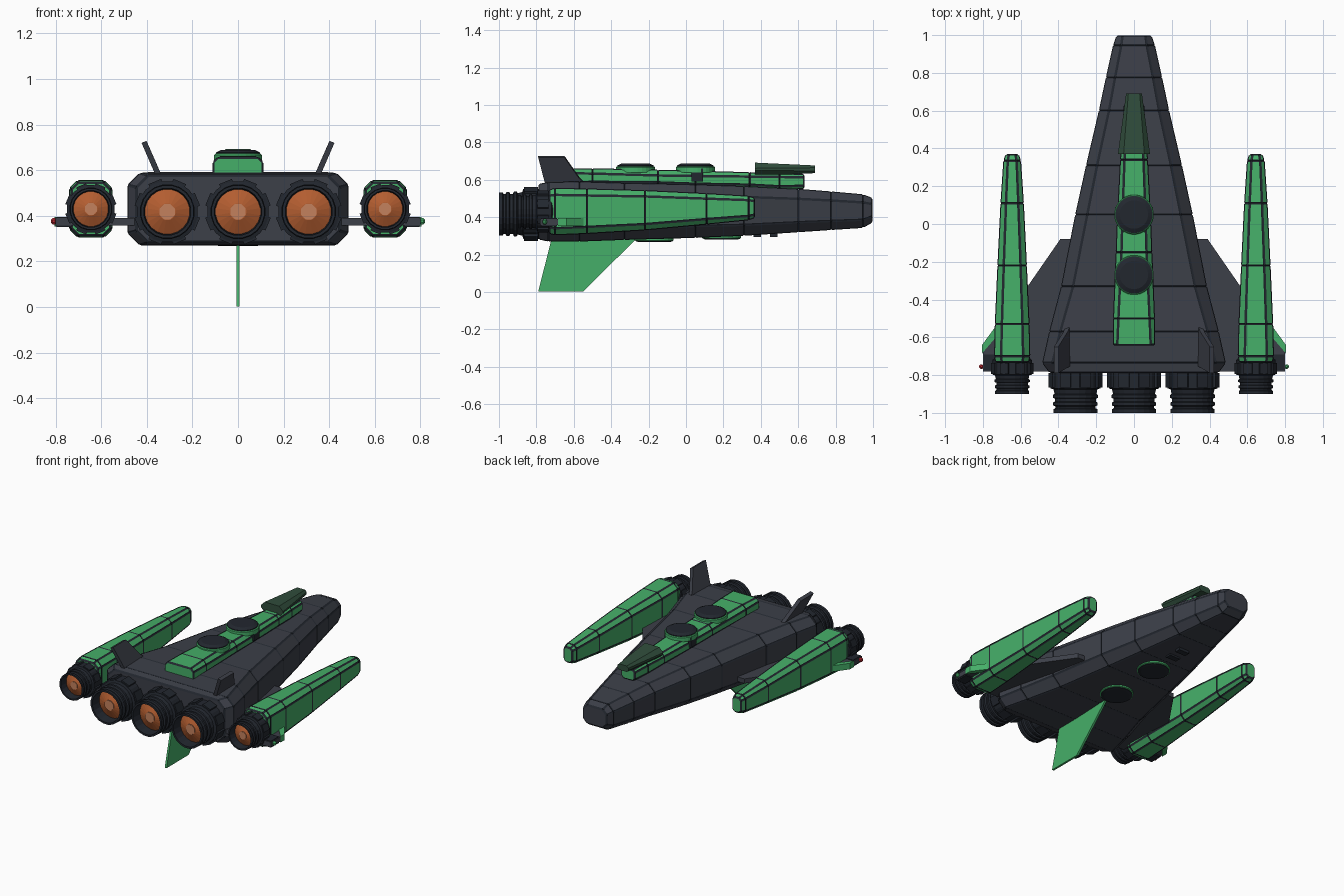
import bpy, bmesh, math
from mathutils import Vector


def material(name, rgb):
    m = bpy.data.materials.new(name)
    m.diffuse_color = (*rgb, 1)
    return m


HULL = material("hull_grey", (0.045, 0.05, 0.065))
DARK = material("dark_metal", (0.016, 0.02, 0.028))
GREEN = material("green_paint", (0.06, 0.43, 0.14))
GLASS = material("canopy_green", (0.03, 0.075, 0.045))
GLOW = material("engine_orange", (0.45, 0.11, 0.03))
CORE = material("engine_core", (0.55, 0.22, 0.11))
RED = material("red_light", (0.5, 0.02, 0.03))


def finish(name, bm, *mats):
    bmesh.ops.recalc_face_normals(bm, faces=bm.faces)
    me = bpy.data.meshes.new(name)
    bm.to_mesh(me)
    bm.free()
    for m in mats:
        me.materials.append(m)
    ob = bpy.data.objects.new(name, me)
    bpy.context.collection.objects.link(ob)
    return ob


def skin(bm, rings):
    """Bridge successive rings of points and cap both ends."""
    vs = [[bm.verts.new(p) for p in r] for r in rings]
    n = len(vs[0])
    for a, b in zip(vs, vs[1:]):
        for i in range(n):
            bm.faces.new((a[i], a[(i + 1) % n], b[(i + 1) % n], b[i]))
    bm.faces.new(vs[0])
    bm.faces.new(vs[-1])
    bmesh.ops.recalc_face_normals(bm, faces=bm.faces)


def loft(name, sections, mat, cx=0, panel=0.006):
    """Chamfered-box loft along y; section = y, half width, z low, z high, chamfer."""
    bm = bmesh.new()
    rings = []
    for y, w, lo, hi, c in sections:
        half = [(w - c, lo), (w, lo + c), (w, hi - c), (w - c, hi)]
        ring = half + [(-x, z) for x, z in reversed(half)]
        rings.append([(cx + x, y, z) for x, z in ring])
    skin(bm, rings)
    if panel:  # raised plates with dark seams between
        rim = bmesh.ops.inset_individual(bm, faces=bm.faces[:], thickness=panel,
                                         depth=0.004, use_even_offset=True)
        for f in rim["faces"]:
            f.material_index = 1
    return finish(name, bm, mat, DARK)


def lathe(name, profile, centre, mat, axis="Y", n=20):
    """Turned part; profile = radius, distance along axis."""
    bm = bmesh.new()
    c = Vector(centre)
    rings = []
    for r, h in profile:
        ring = []
        for i in range(n):
            a = 2 * math.pi * (i + 0.5) / n
            u, v = r * math.cos(a), r * math.sin(a)
            ring.append(c + Vector((u, h, v) if axis == "Y" else (u, v, h)))
        rings.append(ring)
    skin(bm, rings)
    return finish(name, bm, mat)


def plate(name, pts, thick, mat):
    """Flat outline given thickness along a vector."""
    bm = bmesh.new()
    t = Vector(thick) / 2
    skin(bm, [[Vector(p) - t for p in pts], [Vector(p) + t for p in pts]])
    return finish(name, bm, mat)


def box(name, lo, hi, mat):
    (x0, y0, z0), (x1, y1, z1) = lo, hi
    zm = (z0 + z1) / 2
    return plate(name, [(x0, y0, zm), (x1, y0, zm), (x1, y1, zm), (x0, y1, zm)],
                 (0, 0, z1 - z0), mat)


def engine(name, x, y, z, s):
    shell = [(0.11, 0.04), (0.135, 0.02), (0.135, -0.08), (0.118, -0.085), (0.112, -0.11),
             (0.121, -0.115), (0.121, -0.13), (0.109, -0.135), (0.109, -0.15),
             (0.119, -0.155), (0.119, -0.17), (0.108, -0.175), (0.108, -0.185),
             (0.117, -0.19), (0.117, -0.21), (0.104, -0.21), (0.098, -0.13)]
    lathe(name + "_nozzle", [(r * s, h * s) for r, h in shell], (x, y, z), DARK)
    cone = [(0.1, -0.12), (0.1, -0.14), (0.037, -0.17)]
    lathe(name + "_glow", [(r * s, h * s) for r, h in cone], (x, y, z), GLOW)
    lathe(name + "_core", [(0.036 * s, -0.16 * s), (0.036 * s, -0.175 * s)],
          (x, y, z), CORE, n=8)
    # clamp lugs round the collar
    for i in range(8):
        a = math.pi * (i + 0.5) / 4
        d, t = Vector((math.cos(a), 0, math.sin(a))), Vector((-math.sin(a), 0, math.cos(a)))
        p = Vector((x, y, z)) + d * 0.132 * s
        q = Vector((0, -0.075 * s, 0))
        w = t * 0.03 * s
        plate(name + "_lug", [p - w, p + w, p + w + q, p - w + q], d * 0.022 * s, DARK)


# main hull
loft("hull", [
    (-0.785, 0.445, 0.285, 0.575, 0.05), (-0.735, 0.482, 0.274, 0.584, 0.05),
    (-0.57, 0.445, 0.274, 0.588, 0.055), (-0.33, 0.382, 0.283, 0.58, 0.06),
    (0.05, 0.307, 0.294, 0.572, 0.06), (0.31, 0.25, 0.305, 0.563, 0.055),
    (0.6, 0.182, 0.324, 0.548, 0.05), (0.775, 0.145, 0.336, 0.534, 0.045),
    (0.945, 0.107, 0.347, 0.519, 0.04), (0.994, 0.09, 0.375, 0.5, 0.03)], HULL)

# dorsal spine and canopy
loft("spine", [
    (-0.64, 0.108, 0.565, 0.655, 0.02), (-0.5, 0.107, 0.565, 0.658, 0.025),
    (-0.15, 0.093, 0.56, 0.65, 0.027), (0.05, 0.085, 0.555, 0.645, 0.025),
    (0.34, 0.07, 0.555, 0.637, 0.02), (0.5, 0.058, 0.55, 0.631, 0.016),
    (0.63, 0.05, 0.555, 0.627, 0.014)], GREEN)
loft("canopy", [(0.37, 0.085, 0.62, 0.692, 0.03), (0.69, 0.042, 0.636, 0.677, 0.012)],
     GLASS, panel=0)

# hatches above and below
for y in (0.05, -0.27):
    lathe("upper_hatch_rim", [(0.105, 0.64), (0.105, 0.667), (0.1, 0.672)], (0, y, 0), GREEN, "Z", 28)
    lathe("upper_hatch", [(0.098, 0.66), (0.098, 0.677), (0.075, 0.688)], (0, y, 0), DARK, "Z", 28)
for y, z in ((-0.17, 0.285), (0.19, 0.298)):
    lathe("lower_hatch_rim", [(0.105, 0.02), (0.105, -0.008), (0.1, -0.011)], (0, y, z), GREEN, "Z", 28)
    lathe("lower_hatch", [(0.098, 0), (0.098, -0.014), (0.08, -0.018)], (0, y, z), DARK, "Z", 28)
for y in (0.36, 0.45):
    box("belly_vent", (-0.04, y, 0.295), (0.04, y + 0.04, 0.318), DARK)

# belly fin
plate("belly_fin", [(0, -0.72, 0.28), (0, -0.79, 0.003), (0, -0.55, 0.003), (0, -0.26, 0.29)],
      (0.014, 0, 0), GREEN)

# three main engines
for x in (-0.31, 0, 0.31):
    engine("main_engine", x, -0.79, 0.418, 1)

# parts on both sides
for s in (-1, 1):
    x = s * 0.645
    loft("side_pod", [
        (-0.73, 0.085, 0.315, 0.545, 0.03), (-0.7, 0.092, 0.308, 0.553, 0.034),
        (-0.53, 0.088, 0.315, 0.55, 0.034), (-0.22, 0.074, 0.334, 0.541, 0.03),
        (0.11, 0.058, 0.365, 0.525, 0.026), (0.335, 0.043, 0.388, 0.511, 0.02),
        (0.366, 0.032, 0.4, 0.5, 0.015)], GREEN, cx=x)
    engine("pod_engine", x, -0.735, 0.43, 0.78)
    plate("wing", [(s * 0.3, -0.08, 0.374), (s * 0.39, -0.08, 0.374), (s * 0.57, -0.34, 0.374),
                   (s * 0.8, -0.65, 0.374), (s * 0.8, -0.78, 0.374), (s * 0.3, -0.78, 0.374)],
          (0, 0, 0.032), HULL)
    plate("wing_leading_edge", [(s * 0.68, -0.47, 0.374), (s * 0.804, -0.64, 0.374),
                                (s * 0.804, -0.685, 0.374), (s * 0.68, -0.54, 0.374)],
          (0, 0, 0.042), GREEN)
    box("wing_tip_block", (s * 0.73, -0.775, 0.35), (s * 0.795, -0.69, 0.395), DARK)
    lathe("nav_light", [(0.006, -0.014), (0.013, -0.006), (0.013, 0.006), (0.006, 0.014)],
          (s * 0.808, -0.755, 0.376), RED if s < 0 else GREEN, "Z", 8)
    plate("tail_fin", [(s * 0.345, -0.53, 0.57), (s * 0.362, -0.57, 0.61), (s * 0.412, -0.65, 0.724),
                       (s * 0.412, -0.79, 0.724), (s * 0.345, -0.75, 0.57)],
          (0.022, 0, s * -0.009), HULL)
    box("spine_vent", (s * 0.075, 0.03, 0.592), (s * 0.1, 0.09, 0.66), DARK)
